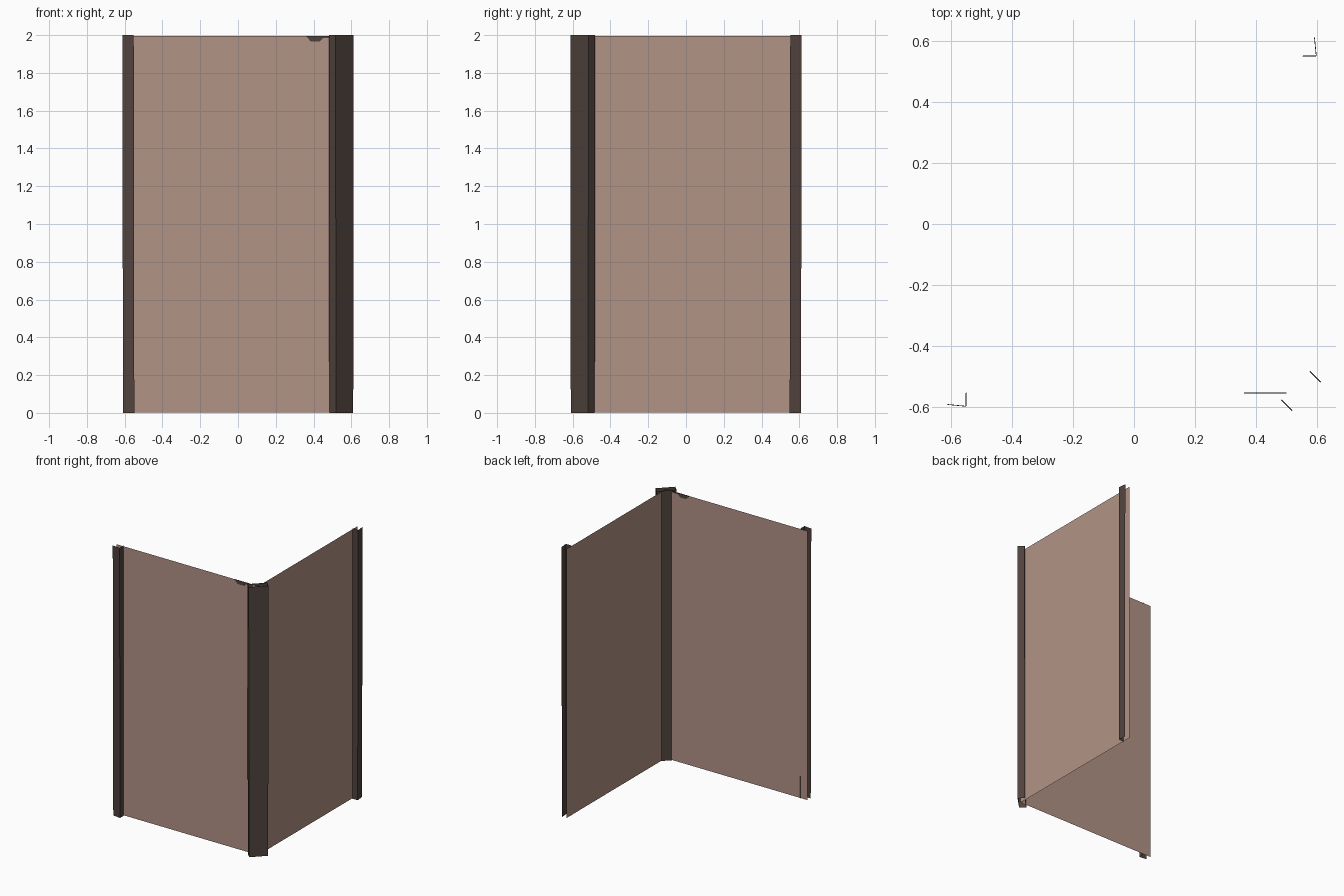
import bpy, bmesh

if "Cube" in bpy.data.objects:
    bpy.data.objects.remove(bpy.data.objects["Cube"])


def material(name, rgb):
    m = bpy.data.materials.new(name)
    m.diffuse_color = (*rgb, 1)
    m.use_nodes = True
    m.node_tree.nodes["Principled BSDF"].inputs["Base Color"].default_value = m.diffuse_color
    return m


PLASTER = material("dusty pink plaster", (0.445, 0.292, 0.238))
TRIM = material("dark brown trim", (0.080, 0.056, 0.048))


def add_object(name, bm, mat):
    mesh = bpy.data.meshes.new(name)
    bm.to_mesh(mesh)
    bm.free()
    mesh.materials.append(mat)
    obj = bpy.data.objects.new(name, mesh)
    bpy.context.collection.objects.link(obj)
    return obj


def sheet(name, bottom, top, z0, z1, mat, closed=False):
    """Vertical sheet lofted between a bottom and a top plan outline."""
    bm = bmesh.new()
    lo = [bm.verts.new((x, y, z0)) for x, y in bottom]
    hi = [bm.verts.new((x, y, z1)) for x, y in top]
    n = len(lo)
    for i in range(n if closed else n - 1):
        j = (i + 1) % n
        bm.faces.new((lo[i], lo[j], hi[j], hi[i]))
    return add_object(name, bm, mat)


def other_side(pts):
    """Mirror a plan outline across the corner diagonal, front wall to right wall."""
    return [(-y, -x) for x, y in reversed(pts)]


# Wall panels and their L-shaped end trims, mirrored about the corner
panel = [(-0.61, -0.553), (0.553, -0.553)]
trim_low = [(-0.609, -0.590), (-0.549, -0.596), (-0.549, -0.5525)]
trim_top = [(-0.612, -0.592), (-0.552, -0.598), (-0.552, -0.5535)]
for side, f in (("front", list), ("right", other_side)):
    sheet(side + "_wall_panel", f(panel), f(panel), 0.003, 1.995, PLASTER)
    sheet(side + "_end_trim", f(trim_low), f(trim_top), 0.0, 2.0, TRIM)


# Open-ended corner post set at 45 degrees, leaning out slightly at the top
def post_outline(half_width):
    outline = []
    for along, depth in ((-1, 0.026), (1, 0.026), (1, -0.024), (-1, -0.024)):
        a, d = along * half_width * 0.7071, depth * 0.7071
        outline.append((0.546 + a + d, -0.546 + a - d))
    return outline


sheet("corner_post", post_outline(0.0645), post_outline(0.068), 0.0, 2.0, TRIM, True)

# Thin dark chip at the top edge of the front panel
bm = bmesh.new()
chip = [(0.36, 1.994), (0.385, 1.967), (0.435, 1.967), (0.45, 1.984),
        (0.50, 1.986), (0.50, 1.995), (0.36, 1.995)]
face = bm.faces.new([bm.verts.new((x, -0.555, z)) for x, z in chip])
ext = bmesh.ops.extrude_face_region(bm, geom=[face], use_keep_orig=True)
bmesh.ops.translate(bm, vec=(0, 0.004, 0),
                    verts=[v for v in ext["geom"] if isinstance(v, bmesh.types.BMVert)])
bmesh.ops.recalc_face_normals(bm, faces=bm.faces)
add_object("panel_chip", bm, TRIM)
